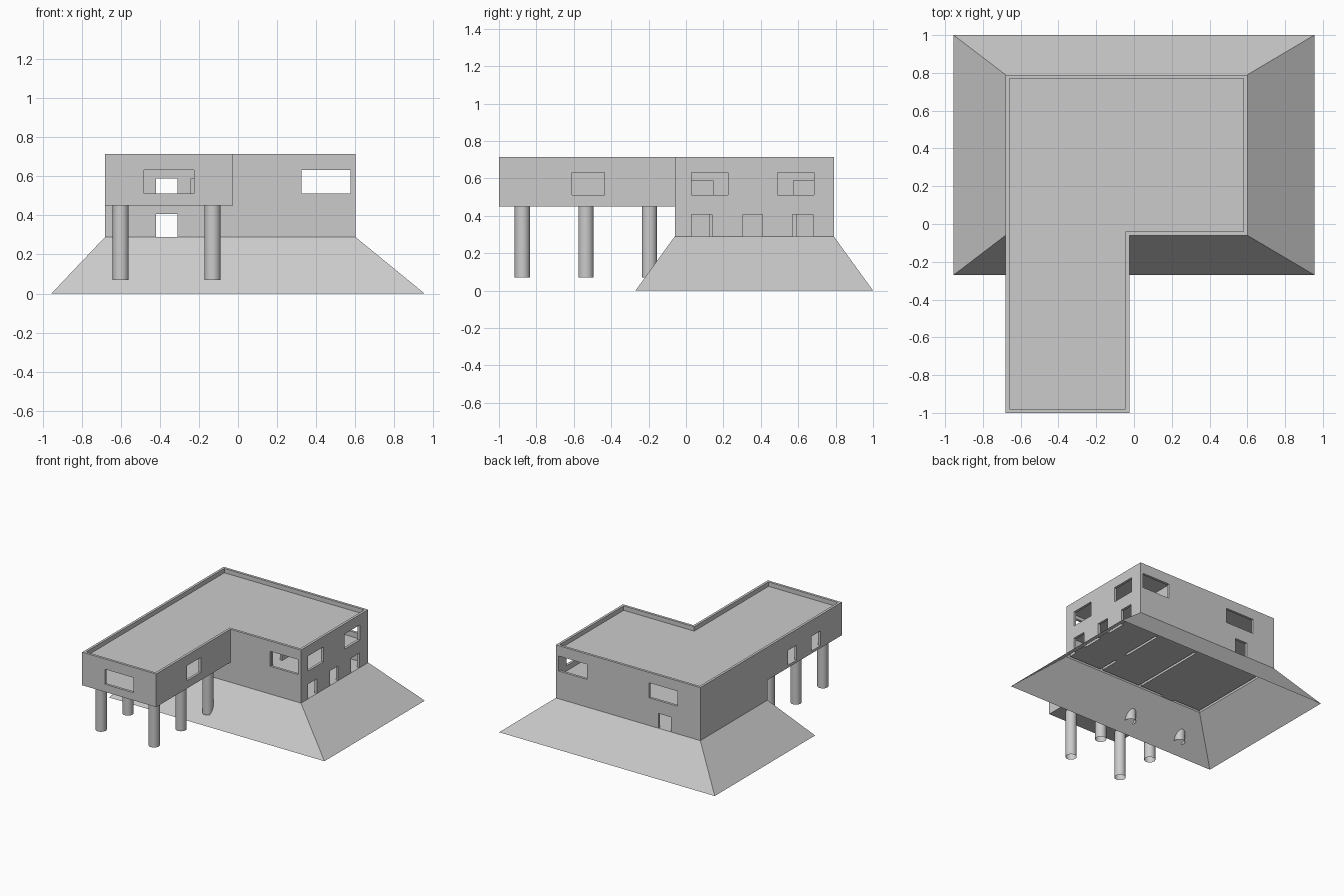
import bpy, bmesh, math

if "Cube" in bpy.data.objects:
    bpy.data.objects.remove(bpy.data.objects["Cube"])

grey = bpy.data.materials.new("plain_grey")
grey.diffuse_color = (0.6, 0.6, 0.6, 1)
grey.use_nodes = True
grey.node_tree.nodes["Principled BSDF"].inputs["Base Color"].default_value = grey.diffuse_color


def make(name, bm):
    mesh = bpy.data.meshes.new(name)
    bm.to_mesh(mesh)
    bm.free()
    ob = bpy.data.objects.new(name, mesh)
    bpy.context.collection.objects.link(ob)
    mesh.materials.append(grey)
    return ob


def box(name, x, y, z):
    bm = bmesh.new()
    bmesh.ops.create_cube(bm, size=1)
    for v in bm.verts:
        v.co = [r[0] if c < 0 else r[1] for c, r in zip(v.co, (x, y, z))]
    return make(name, bm)


def combine(target, x, y, z, op='DIFFERENCE'):
    helper = box("cutter", x, y, z)
    mod = target.modifiers.new("cut", 'BOOLEAN')
    mod.operation, mod.solver, mod.object = op, 'EXACT', helper
    bpy.context.view_layer.objects.active = target
    bpy.ops.object.modifier_apply(modifier=mod.name)
    bpy.data.objects.remove(helper, do_unlink=True)


# L-shaped house: main block plus raised wing
house = box("house_walls", (-.68, .60), (-.06, .79), (.29, .715))
combine(house, (-.68, -.025), (-1, .2), (.45, .715), 'UNION')

# Roof recess leaving a thin parapet
combine(house, (-.66, .58), (-.04, .77), (.68, .8))
combine(house, (-.66, -.045), (-.98, .2), (.68, .8))

# Rooms, lower floor (open below, closed by the floor plates) and upper floor
lower_rooms = [((-.66, -.10), (-.04, .77)), ((-.08, .27), (-.04, .77)),
               ((.29, .58), (-.04, .77))]
for x, y in lower_rooms:
    combine(house, x, y, (.25, .45))
for x, y in [((-.66, .27), (-.04, .35)), ((-.66, .27), (.37, .77)),
             ((.29, .58), (-.04, .77)), ((-.66, -.045), (-.98, -.06))]:
    combine(house, x, y, (.47, .66))

# Lower doors: outside, then between rooms
lower_doors = [((-.42, -.31), (-.08, -.03)), ((-.42, -.31), (.76, .81))]
lower_doors += [((.57, .62), y) for y in ((.03, .14), (.305, .41), (.57, .68))]
lower_doors += [((.26, .30), (.125, .235)), ((.26, .30), (.59, .70)),
                ((-.11, -.07), (.59, .70))]
for x, y in lower_doors:
    combine(house, x, y, (.25, .408))

# Upper doors
for x, y in [((-.42, -.31), (-.07, -.03)), ((-.24, -.13), (-.07, -.03)),
             ((-.42, -.31), (.34, .38)),
             ((.26, .30), (.03, .145)), ((.26, .30), (.575, .685)),
             ((-.70, -.65), (-.43, -.32)), ((-.70, -.65), (-.73, -.62))]:
    combine(house, x, y, (.47, .588))

# Windows
for x, y in [((-.48, -.225), (-1.02, -.97)), ((-.48, -.225), (.76, .81)),
             ((.325, .575), (-.08, -.03)), ((.325, .575), (.76, .81)),
             ((.57, .62), (.03, .225)), ((.57, .62), (.49, .685)),
             ((-.06, -.01), (-.61, -.435))]:
    combine(house, x, y, (.512, .632))

# Walls are hollow underneath
bm = bmesh.new()
bm.from_mesh(house.data)
bm.normal_update()
under = [f for f in bm.faces if f.normal.z < -.9
         and f.calc_center_median().z < .295]
bmesh.ops.delete(bm, geom=under, context='FACES')
bm.to_mesh(house.data)
bm.free()

# Ground floor plates under rooms and doorways
bm = bmesh.new()
clip = lambda r, lo, hi: (max(r[0], lo), min(r[1], hi))
walls_x = [(-.10, -.08), (.27, .29), (.58, .60)]
plates = list(lower_rooms)
for x, y in lower_doors:
    for w in walls_x:
        if x[0] < w[0] and x[1] > w[1]:
            x = w
    if y[0] < -.05:
        y = (-.06, -.04)
    elif y[0] > .75:
        y = (.77, .79)
    plates.append((clip(x, -.68, .60), y))
for (x0, x1), (y0, y1) in plates:
    bm.faces.new([bm.verts.new((x, y, .29)) for x, y in
                  ((x0, y0), (x0, y1), (x1, y1), (x1, y0))])
make("ground_floor", bm)

# Sloped mound, open below
bm = bmesh.new()
bottom = [bm.verts.new((x, y, 0)) for x, y in
          ((-.955, -.27), (.955, -.27), (.955, 1), (-.955, 1))]
top = [bm.verts.new((x, y, .29)) for x, y in
       ((-.68, -.06), (.60, -.06), (.60, .79), (-.68, .79))]
for i in range(4):
    j = (i + 1) % 4
    bm.faces.new((bottom[i], bottom[j], top[j], top[i]))
make("mound", bm)

# Columns carrying the wing, open ended
for x in (-.60, -.13):
    for y in (-.875, -.535, -.195):
        bm = bmesh.new()
        bmesh.ops.create_cone(bm, cap_ends=False, segments=32,
                              radius1=.041, radius2=.041, depth=.38)
        bmesh.ops.translate(bm, verts=bm.verts, vec=(x, y, .26))
        for f in bm.faces:
            f.smooth = True
        make("column", bm)
